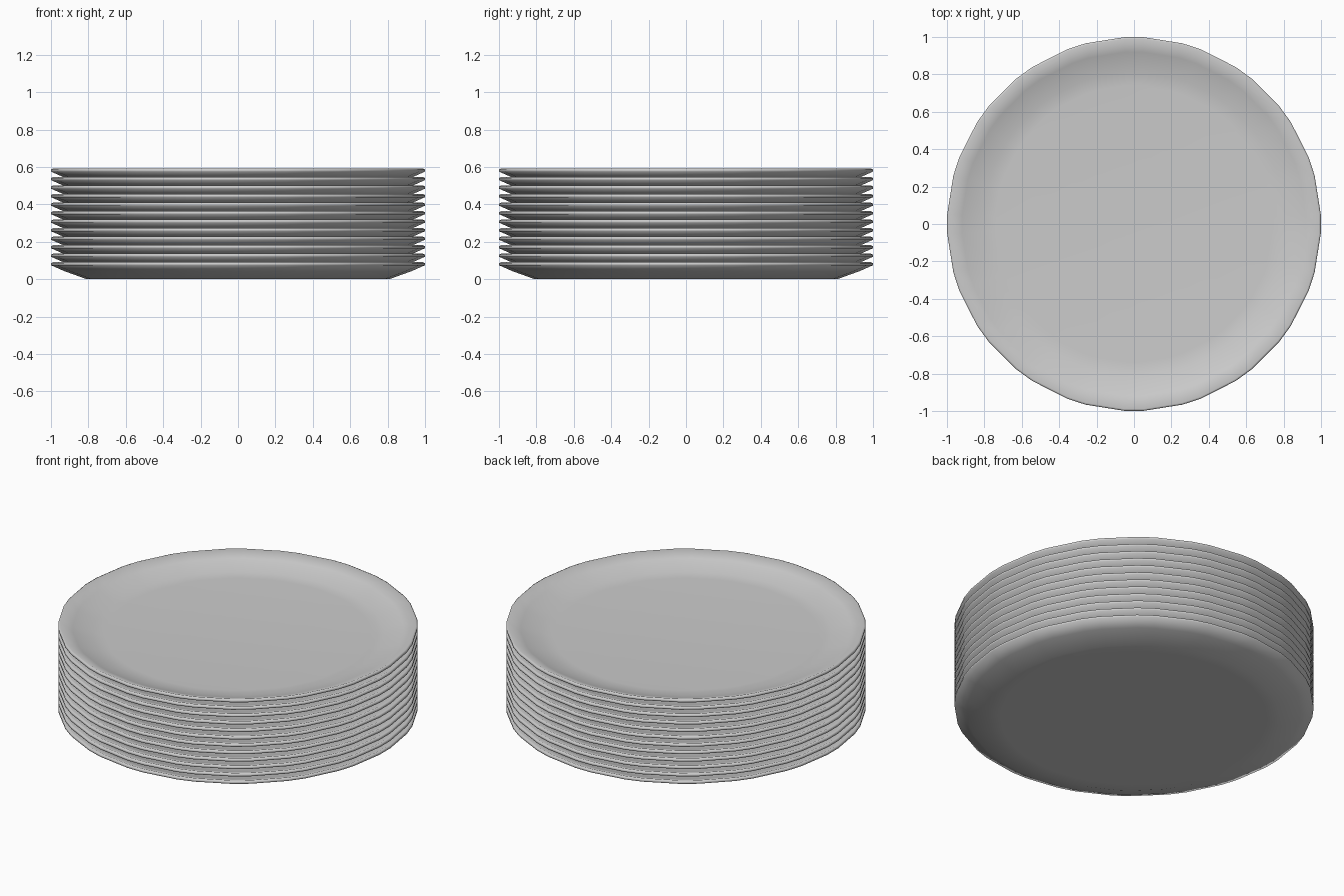
import bpy, bmesh, math

if "Cube" in bpy.data.objects:
    bpy.data.objects.remove(bpy.data.objects["Cube"])

COUNT, STEP = 12, 0.0455

# rim corners: twenty sides with each corner clipped (gaps of 6 and 12 degrees)
ANGLES = sorted(math.radians(18 * k + o) for k in range(20) for o in (-3, 3))

# closed plate cross-section (radius, height): underside, lip, dished top
PROFILE = [(0.0, 0.0), (0.74, 0.0), (0.81, 0.0), (0.93, 0.043), (1.0, 0.074),
           (1.0, 0.086), (0.99, 0.091), (0.92, 0.065), (0.81, 0.03),
           (0.74, 0.026), (0.0, 0.026)]


def make_plate_mesh():
    bm = bmesh.new()
    rings = []
    for r, z in PROFILE:
        if r == 0:
            rings.append([bm.verts.new((0, 0, z))])
        else:
            rings.append([bm.verts.new((r * math.cos(a), r * math.sin(a), z))
                          for a in ANGLES])
    n = len(ANGLES)
    for a, b in zip(rings, rings[1:]):
        for i in range(n):
            j = (i + 1) % n
            if len(a) == 1:
                bm.faces.new((a[0], b[j], b[i]))
            elif len(b) == 1:
                bm.faces.new((a[i], a[j], b[0]))
            else:
                bm.faces.new((a[i], a[j], b[j], b[i]))
    bmesh.ops.recalc_face_normals(bm, faces=bm.faces)
    for f in bm.faces:
        f.smooth = True
    mesh = bpy.data.meshes.new("plate")
    bm.to_mesh(mesh)
    bm.free()
    return mesh


# stack of identical plates
plate_mesh = make_plate_mesh()
for i in range(COUNT):
    plate = bpy.data.objects.new(f"plate_{i + 1}", plate_mesh)
    plate.location.z = i * STEP
    bpy.context.collection.objects.link(plate)
